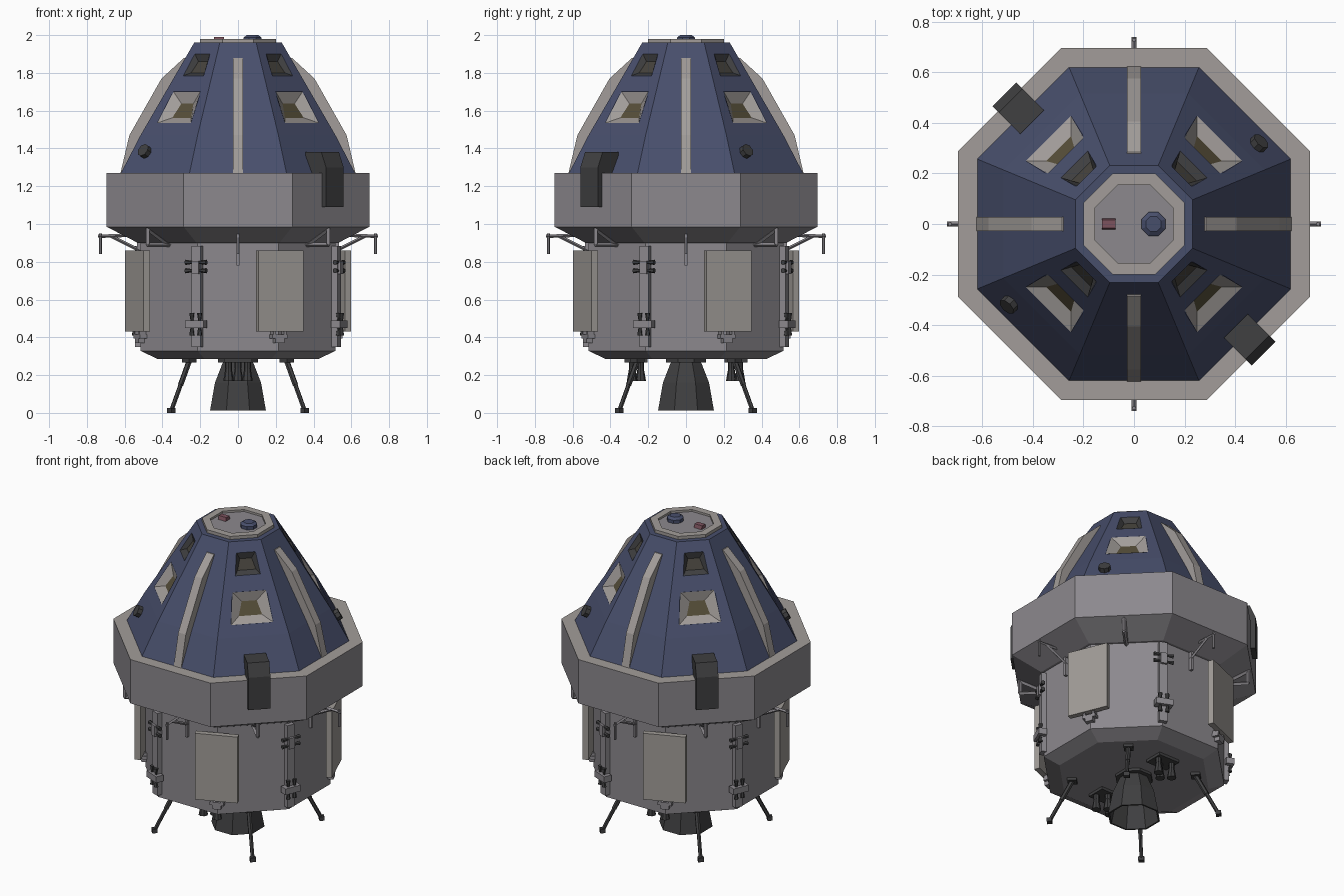
import bpy, bmesh, math
from mathutils import Vector, Matrix

if "Cube" in bpy.data.objects:
    bpy.data.objects.remove(bpy.data.objects["Cube"])


def material(name, col):
    m = bpy.data.materials.new(name)
    m.diffuse_color = (*col, 1)
    m.use_nodes = True
    m.node_tree.nodes["Principled BSDF"].inputs["Base Color"].default_value = m.diffuse_color
    return m


GREY = material("grey_metal", (0.262, 0.25, 0.27))
BLUE = material("blue_hull", (0.064, 0.077, 0.148))
PALE = material("pale_trim", (0.36, 0.335, 0.32))
PANEL = material("panel_face", (0.35, 0.33, 0.31))
DARK = material("dark_metal", (0.05, 0.05, 0.052))
GOLD = material("amber_glass", (0.095, 0.078, 0.042))
SMOKE = material("smoked_glass", (0.06, 0.055, 0.045))
RED = material("red_marker", (0.2, 0.085, 0.11))
AXES, DIAG = [0, 90, 180, 270], [45, 135, 225, 315]
PANELS, RAILS = [22.5 + a for a in AXES], [-22.5 + a for a in AXES]


# Every repeated part is drawn on the front side (outward = -y), then copied around z.
def finish(bm, name, mat=GREY, angles=(0,)):
    bmesh.ops.recalc_face_normals(bm, faces=bm.faces)
    base = bm.copy()
    bm.clear()
    me = bpy.data.meshes.new(name)
    for a in angles:
        tmp, tm = base.copy(), bpy.data.meshes.new("tmp")
        tmp.transform(Matrix.Rotation(math.radians(a), 4, 'Z'))
        tmp.to_mesh(tm)
        bm.from_mesh(tm)
        bpy.data.meshes.remove(tm)
        tmp.free()
    bm.to_mesh(me)
    bm.free()
    base.free()
    ob = bpy.data.objects.new(name, me)
    bpy.context.collection.objects.link(ob)
    for m in (mat if isinstance(mat, list) else [mat]):
        if m:
            me.materials.append(m)
    return ob


def lathe(bm, profile, cx=0, cy=0, caps=True):
    """Octagonal turning; profile holds (distance to flat, height)."""
    rings = []
    for r, z in profile:
        R = r / math.cos(math.pi / 8)
        rings.append([bm.verts.new((cx + R * math.cos((k + .5) * math.pi / 4),
                                    cy + R * math.sin((k + .5) * math.pi / 4), z)) for k in range(8)])
    for a, b in zip(rings, rings[1:]):
        for k in range(8):
            bm.faces.new((a[k], a[(k + 1) % 8], b[(k + 1) % 8], b[k]))
    if caps:
        bm.faces.new(rings[0])
        bm.faces.new(rings[-1])
    return bm


def fin(bm, pts, half):
    """Radial profile (r, z) given thickness."""
    f = bm.faces.new([bm.verts.new((-half, -r, z)) for r, z in pts])
    g = bmesh.ops.extrude_face_region(bm, geom=[f])["geom"]
    bmesh.ops.translate(bm, vec=(2 * half, 0, 0), verts=[v for v in g if isinstance(v, bmesh.types.BMVert)])
    return bm


def box(bm, x, r, z, sx, sr, sz):
    m = Matrix.Translation((x, -r, z)) @ Matrix.Diagonal((sx, sr, sz, 1))
    bmesh.ops.create_cube(bm, size=1, matrix=m)
    return bm


def rod(bm, p, q, r1, r2=None, n=6):
    """Bar or nozzle between two (x, r, z) points."""
    p, q = Vector((p[0], -p[1], p[2])), Vector((q[0], -q[1], q[2]))
    m = Matrix.Translation((p + q) / 2) @ (q - p).to_track_quat('Z', 'Y').to_matrix().to_4x4()
    bmesh.ops.create_cone(bm, cap_ends=True, segments=n, radius1=r1,
                          radius2=r1 if r2 is None else r2, depth=(q - p).length, matrix=m)
    return bm


new = bmesh.new

# Main hulls; the collar's flat top takes the pale trim
hull = finish(lathe(new(), [(.622, 1.265), (.516, 1.47), (.232, 1.96)]), "cabin_hull", BLUE)
collar = finish(lathe(new(), [(.50, .90), (.53, .90), (.695, .985), (.695, 1.27)]), "collar", [GREY, PALE])
for p in collar.data.polygons:
    p.material_index = int(p.normal.z > .9)
finish(lathe(new(), [(.425, .285), (.515, .328), (.515, .92)]), "service_body")

# Top hatch
finish(lathe(new(), [(.155, 1.963), (.155, 1.98), (.2, 1.98), (.2, 1.955)], caps=False), "hatch_ring", PALE)
finish(lathe(new(), [(.158, 1.955), (.158, 1.967)]), "hatch_floor")
finish(lathe(new(), [(.047, 1.96), (.047, 1.988), (.03, 2.0)], cx=.077), "hatch_knob", BLUE)
finish(fin(new(), [(-.024, 1.96), (.024, 1.96), (.016, 1.99), (-.016, 1.99)], .027), "hatch_marker",
       RED).location = (-.1, 0, 0)

# Recessed windows on the diagonal hull faces
SLOPE = (.516 - .232) / .49
N = Vector((0, -1, SLOPE)).normalized()


def on_hull(x, z):
    return Vector((x, -(.232 + (1.96 - z) * SLOPE), z))


cut = new()


def window(name, z0, z1, w0, w1, dz, dw, depth, mats):
    outer = [on_hull(s * w, z) for s, w, z in [(-1, w0, z0), (1, w0, z0), (1, w1, z1), (-1, w1, z1)]]
    inner = [on_hull(s * (w - dw), z) - N * depth for s, w, z in
             [(-1, w0, z0 + dz), (1, w0, z0 + dz), (1, w1, z1 - dz), (-1, w1, z1 - dz)]]
    cv = [cut.verts.new(o - .25 * (i - o)) for o, i in zip(outer, inner)]
    cv += [cut.verts.new(i - N * .003) for i in inner]
    bmesh.ops.convex_hull(cut, input=cv)
    bm = new()
    a, b = [bm.verts.new(p) for p in outer], [bm.verts.new(p) for p in inner]
    for k in range(4):
        bm.faces.new((a[k], a[(k + 1) % 4], b[(k + 1) % 4], b[k]))
    bm.faces.new(b).material_index = 1
    ob = finish(bm, name, mats, DIAG)
    if ob.data.polygons[4].normal.dot(Vector((.7, -.7, .5))) < 0:
        ob.data.flip_normals()


window("large_window", 1.535, 1.70, .125, .10, .045, .055, .035, [PALE, GOLD])
window("small_window", 1.785, 1.90, .075, .055, .028, .02, .025, [DARK, SMOKE])
cutter = finish(cut, "window_cutter", BLUE, DIAG)
cutter.hide_render = True
mod = hull.modifiers.new("windows", 'BOOLEAN')
mod.object, mod.operation, mod.solver = cutter, 'DIFFERENCE', 'EXACT'
bpy.context.view_layer.objects.active = hull
bpy.ops.object.modifier_apply(modifier=mod.name)
bpy.data.objects.remove(cutter)

# Hull ribs, side pods and round ports
finish(fin(new(), [(.55, 1.27), (.622, 1.27), (.575, 1.47), (.405, 1.77), (.285, 1.88), (.26, 1.88)], .027),
       "hull_rib", PALE, AXES)
finish(fin(new(), [(.59, 1.09), (.725, 1.09), (.725, 1.30), (.69, 1.38), (.57, 1.38)], .066),
       "side_pod", DARK, [45, 225])
finish(rod(new(), (-.124, .54, 1.366), (-.124, .588, 1.392), .036, n=8), "round_port", DARK, [135, 315])

# Flat panels with small brackets beneath
finish(box(new(), 0, .577, .645, .258, .036, .43), "flat_panel", PANEL, PANELS)
bm = box(new(), 0, .55, .405, .085, .06, .02)
box(bm, 0, .555, .385, .05, .05, .03)
for x in (-.03, .03):
    box(bm, x, .56, .42, .015, .04, .03)
finish(bm, "panel_bracket", GREY, PANELS)

# Thruster rails on the other body corners
bm = box(new(), 0, .56, .617, .05, .04, .535)
box(bm, 0, .575, .77, .04, .04, .07)
box(bm, 0, .58, .47, .105, .05, .04)
finish(bm, "thruster_rail", GREY, RAILS)
bm = new()
for s in (-1, 1):
    for d in (-.022, .022):
        rod(bm, (s * .015, .58, .775 + d), (s * .06, .58, .775 + d), .007, .014)
        rod(bm, (d, .585, .47 + s * .015), (d, .585, .47 + s * .06), .007, .014)
finish(bm, "rail_nozzles", DARK, RAILS)

# Antenna arms on the four axes, triangular braces on the diagonals
bm = fin(new(), [(.50, .98), (.535, .98), (.535, .78), (.50, .78)], .008)
rod(bm, (0, .58, .94), (0, .74, .935), .009, n=4)
rod(bm, (0, .52, .86), (0, .67, .935), .009, n=4)
rod(bm, (0, .728, .84), (0, .728, .95), .008)
finish(bm, "antenna_arm", GREY, AXES)
bm = new()
for p, q in [((.675, .98), (.675, .89)), ((.68, .89), (.5, .89)), ((.67, .97), (.52, .89))]:
    rod(bm, (0, *p), (0, *q), .012, n=4)
finish(bm, "collar_brace", GREY, DIAG)

# Main engine bell
finish(lathe(new(), [(.105, .29), (.105, .268), (.07, .268)]), "engine_mount", DARK)
finish(lathe(new(), [(.075, .275), (.085, .255), (.122, .16), (.148, .012), (.138, .012), (.112, .15), (.06, .24)]),
       "engine_bell", DARK)

# Auxiliary nozzle clusters at front and back
bm = box(new(), 0, .265, .277, .15, .12, .02)
for x, r in [(-.05, .285), (.05, .285), (0, .24)]:
    rod(bm, (x, r, .28), (x, r, .235), .018, n=8)
    rod(bm, (x, r, .24), (x, r, .17), .016, .028, n=8)
finish(bm, "auxiliary_nozzles", DARK, [0, 180])

# Four slanted legs with feet
bm = box(new(), 0, .365, .277, .055, .055, .02)
rod(bm, (0, .365, .275), (0, .495, .02), .012)
rod(bm, (0, .43, .148), (0, .365, .275), .015)
box(bm, 0, .5, .013, .035, .03, .026)
finish(bm, "landing_leg", DARK, DIAG)
